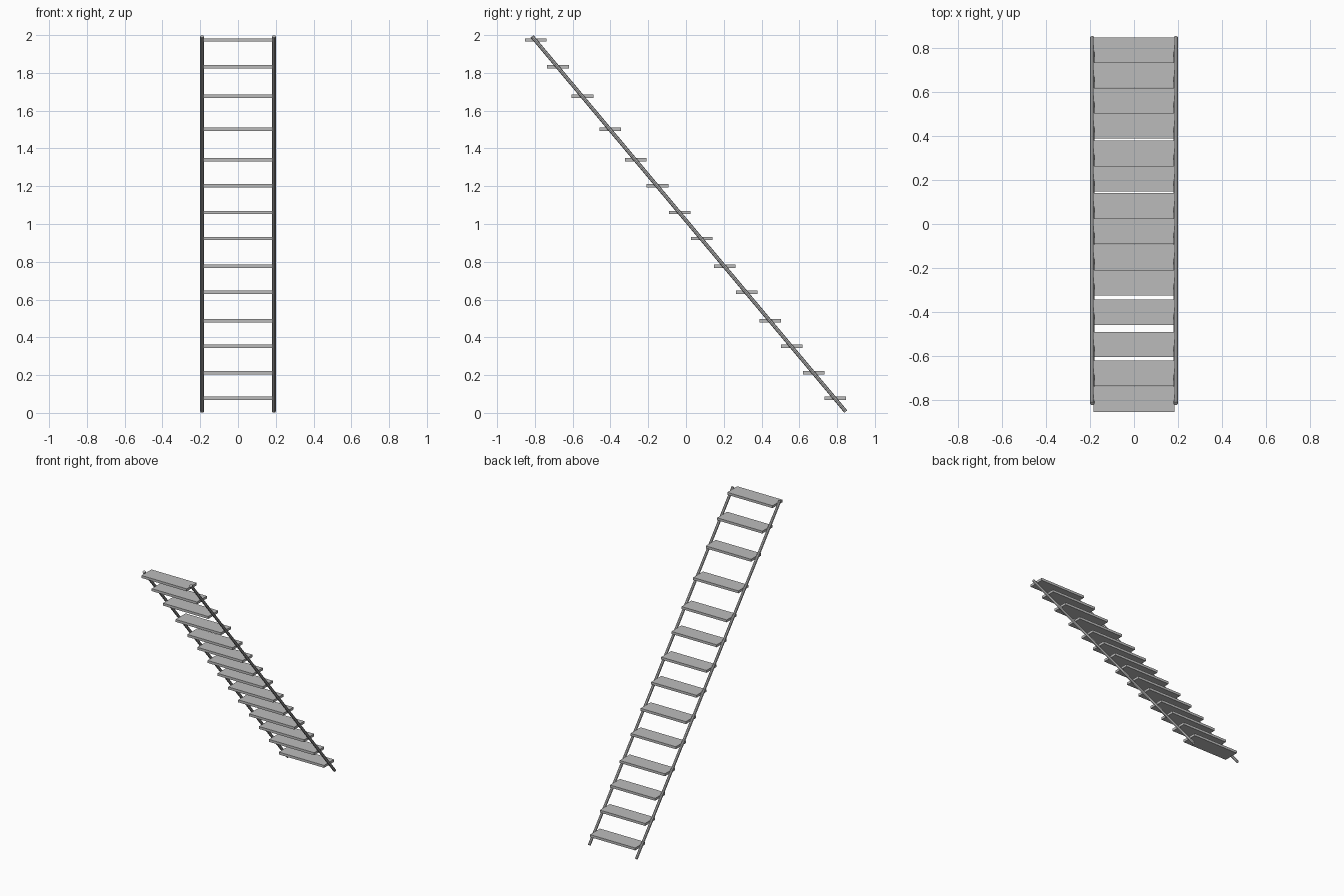
import bpy
from mathutils import Vector

cube = bpy.data.objects.get("Cube")
if cube:
    bpy.data.objects.remove(cube, do_unlink=True)

grey = bpy.data.materials.new("plain_grey")
grey.use_nodes = True
colour = (0.5, 0.5, 0.5, 1)
grey.diffuse_color = colour
grey.node_tree.nodes["Principled BSDF"].inputs["Base Color"].default_value = colour

RAIL_X, RAIL_RADIUS = 0.19, 0.01
foot, head = Vector((0, 0.846, 0.007)), Vector((0, -0.815, 1.993))
slope = head - foot


def finish(obj, name):
    obj.name = name
    obj.data.materials.append(grey)


# Sloping round side rails
for side, x in (("left", RAIL_X), ("right", -RAIL_X)):
    centre = (foot + head) / 2 + Vector((x, 0, 0))
    bpy.ops.mesh.primitive_cylinder_add(
        vertices=8, radius=RAIL_RADIUS, depth=slope.length, location=centre,
        rotation=slope.to_track_quat('Z', 'Y').to_euler())
    finish(bpy.context.object, side + "_rail")

# Flat treads, unevenly spaced, each centred on the rails
heights = [0.077, 0.213, 0.352, 0.488, 0.638, 0.777, 0.923,
           1.061, 1.203, 1.341, 1.502, 1.677, 1.833, 1.974]
for i, z in enumerate(heights, 1):
    y = foot.y + slope.y * (z - foot.z) / slope.z
    bpy.ops.mesh.primitive_cube_add(size=1, location=(0, y + 0.003, z))
    tread = bpy.context.object
    tread.scale = (0.366, 0.115, 0.018)
    bpy.ops.object.transform_apply(location=False, rotation=False, scale=True)
    finish(tread, f"tread_{i}")
